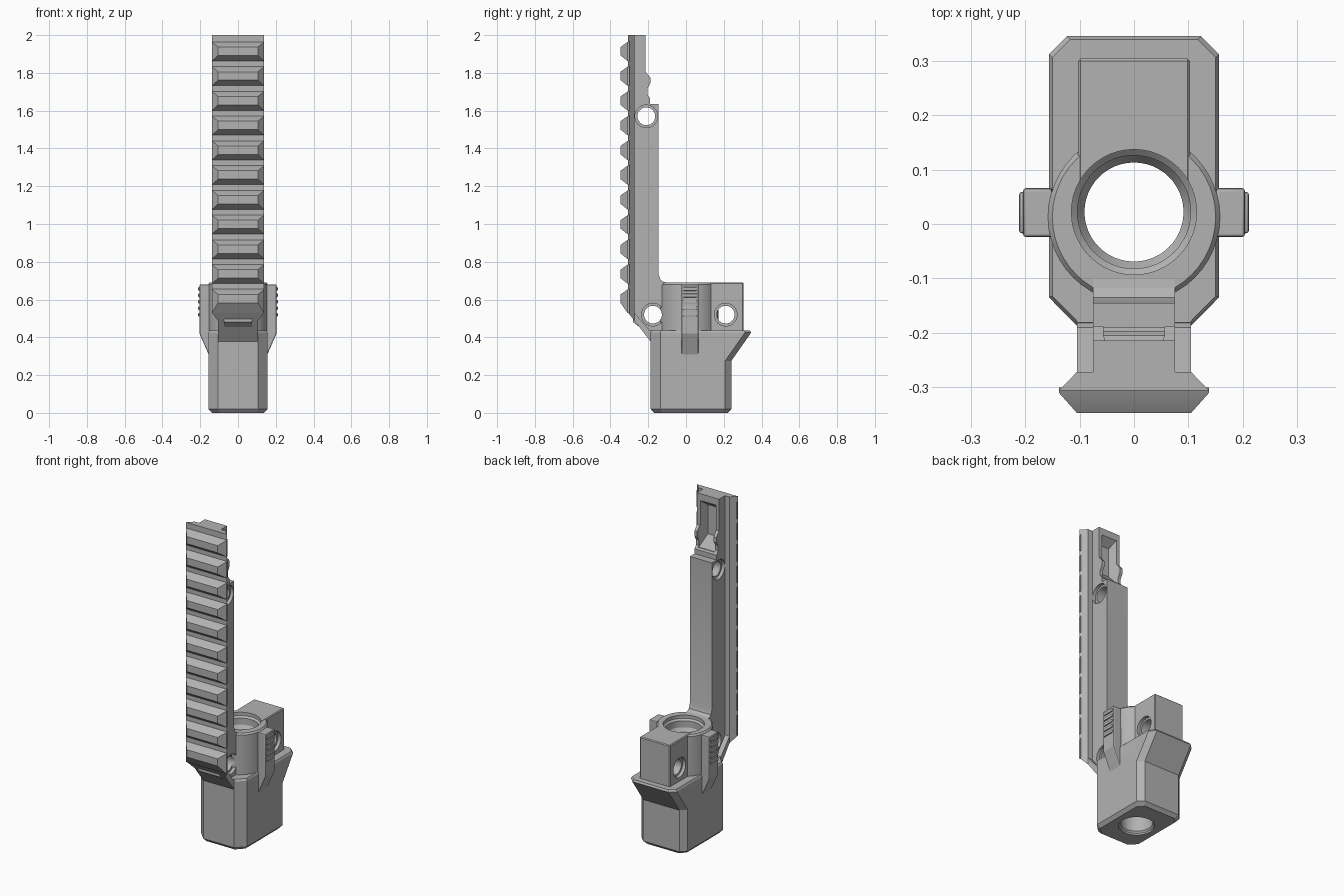
import bpy, bmesh
from math import sin, cos, pi, radians

if "Cube" in bpy.data.objects:
    bpy.data.objects.remove(bpy.data.objects["Cube"])

grey = bpy.data.materials.new("matte_grey")
grey.use_nodes = True
grey.diffuse_color = (0.45, 0.45, 0.45, 1)
grey.node_tree.nodes["Principled BSDF"].inputs["Base Color"].default_value = grey.diffuse_color


def loft(name, rings):
    """Solid through a list of rings with equal point counts."""
    bm = bmesh.new()
    loops = [[bm.verts.new(p) for p in ring] for ring in rings]
    n = len(loops[0])
    for a, b in zip(loops, loops[1:]):
        for i in range(n):
            j = (i + 1) % n
            bm.faces.new((a[i], a[j], b[j], b[i]))
    bm.faces.new(loops[0])
    bm.faces.new(loops[-1])
    bmesh.ops.recalc_face_normals(bm, faces=bm.faces)
    mesh = bpy.data.meshes.new(name)
    bm.to_mesh(mesh)
    bm.free()
    mesh.materials.append(grey)
    ob = bpy.data.objects.new(name, mesh)
    bpy.context.collection.objects.link(ob)
    return ob


def extrude_x(name, half, profile):
    return loft(name, [[(x, y, z) for y, z in profile] for x in (-half, half)])


def box(name, x0, x1, y0, y1, z0, z1):
    return loft(name, [[(x0, y0, z), (x1, y0, z), (x1, y1, z), (x0, y1, z)] for z in (z0, z1)])


def turned(name, y, steps, z=None):
    """Round solid from (position, radius) steps: upright, or along x when z is given."""
    rings = []
    for t, r in steps:
        circle = [(r * cos(2 * pi * i / 48), r * sin(2 * pi * i / 48)) for i in range(48)]
        if z is None:
            rings.append([(a, y + b, t) for a, b in circle])
        else:
            rings.append([(t, y + a, z + b) for a, b in circle])
    return loft(name, rings)


def apply(ob, mod):
    bpy.ops.object.select_all(action="DESELECT")
    bpy.context.view_layer.objects.active = ob
    ob.select_set(True)
    bpy.ops.object.modifier_apply(modifier=mod.name)


def boolean(ob, other, op="DIFFERENCE"):
    mod = ob.modifiers.new("bool", "BOOLEAN")
    mod.solver = "EXACT"
    mod.operation = op
    mod.object = other
    apply(ob, mod)
    bpy.data.objects.remove(other)


def bevel(ob, width, segments=1):
    mod = ob.modifiers.new("bevel", "BEVEL")
    mod.width, mod.segments = width, segments
    apply(ob, mod)


def pin_hole(y, z, half):
    """Cross-pin cutter with a shallow wider mouth on each side."""
    m = half - 0.02
    return turned("pin_cutter", y, [(-0.3, 0.06), (-m, 0.06), (-m, 0.047),
                                    (m, 0.047), (m, 0.06), (0.3, 0.06)], z)


def section(z, back, inset=0):
    """Chamfered plan of the lower body."""
    w, f, b = 0.156 - inset, -0.187 + inset, back - inset
    half = [(0.105 - inset / 2, f), (w, -0.135 + inset / 2),
            (w, b - 0.033), (w - 0.033, b)]
    return [(x, y, z) for x, y in half] + [(-x, y, z) for x, y in reversed(half)]


# Lower body, with the flared rear lip
body = loft("lower_body", [section(0, 0.24, 0.018), section(0.02, 0.24), section(0.275, 0.24),
                           section(0.425, 0.345), section(0.437, 0.345, 0.006)])

# Round collar and rear lug joined to the body
boolean(body, turned("collar", 0.013, [(0.38, 0.158), (0.68, 0.158), (0.69, 0.15)]), "UNION")
lug = box("rear_lug", -0.103, 0.103, 0.05, 0.304, 0.38, 0.691)
bevel(lug, 0.005)
boolean(lug, pin_hole(0.21, 0.52, 0.103))
boolean(body, lug, "UNION")

# Stepped bore through everything
bore_steps = [(-0.1, 0.1), (0.01, 0.1), (0.02, 0.091), (0.6, 0.091), (0.62, 0.104),
              (0.66, 0.104), (0.67, 0.115), (0.8, 0.115)]
boolean(body, turned("bore_cutter", 0.022, bore_steps))
boolean(body, turned("front_pin_cutter", -0.175, [(-0.3, 0.047), (0.3, 0.047)], 0.52))


# Sloped underside shared by the neck, rail and lowest tooth
def slope(y):
    return 0.375 + (-0.185 - y) * 1.28


neck = extrude_x("neck", 0.105, [(-0.273, slope(-0.273)), (-0.185, 0.375), (-0.12, 0.375),
                                 (-0.12, 0.435), (-0.19, 0.435), (-0.273, 0.53)])

# Rail bed, dovetailed towards the spine
bed = [(-0.138, -0.306), (0.138, -0.306), (0.105, -0.272), (-0.105, -0.272)]
rail = loft("rail_bed", [[(x, y, slope(y)) for x, y in bed], [(x, y, 2.0) for x, y in bed]])

# Rail teeth
for i in range(11):
    z = 0.605 + 0.131 * i
    lower = (-0.052, -0.022) if i else (slope(-0.306) - z, slope(-0.347) - z)
    rings = []
    for y, w, lo, hi in ((-0.3, 0.138, lower[0], 0.052), (-0.31, 0.138, lower[0], 0.048),
                         (-0.347, 0.105, lower[1], 0.022)):
        rings.append([(-w, y, z + lo), (w, y, z + lo), (w, y, z + hi), (-w, y, z + hi)])
    loft("rail_tooth", rings)

# Spine behind the rail, with notched upper cheeks
spine = extrude_x("spine", 0.075, [
    (-0.28, 0.48), (-0.19, 0.41), (-0.1, 0.41), (-0.1, 0.69), (-0.118, 0.693), (-0.135, 0.705),
    (-0.145, 0.735), (-0.145, 1.635), (-0.19, 1.635), (-0.19, 1.665), (-0.205, 1.685),
    (-0.205, 1.715), (-0.188, 1.745), (-0.188, 1.775), (-0.214, 1.805), (-0.214, 2.0),
    (-0.28, 2.0)])
pocket = loft("pocket_cutter", [
    [(-w, y, lo), (w, y, lo), (w, y, hi), (-w, y, hi)]
    for y, w, lo, hi in ((-0.262, 0.035, 1.74, 1.92), (-0.205, 0.056, 1.675, 1.965),
                         (-0.1, 0.056, 1.675, 1.965))])
boolean(spine, pocket)
boolean(spine, pin_hole(-0.21, 1.57, 0.075))
boolean(spine, pin_hole(-0.175, 0.52, 0.075))

# Side levers with grip ridges
for side, word in ((1, "left"), (-1, "right")):
    outline = [(0.145, 0.3), (0.156, 0.31), (0.204, 0.42), (0.204, 0.68), (0.15, 0.68)]
    lever = loft(word + "_lever", [[(side * x, y, z) for x, z in outline] for y in (-0.024, 0.066)])
    bevel(lever, 0.008, 2)
    for k in range(5):
        z = 0.52 + 0.034 * k
        x0, x1 = sorted((side * 0.195, side * 0.211))
        ridge = box(word + "_grip_ridge", x0, x1, -0.017, 0.059, z - 0.01, z + 0.01)
        bevel(ridge, 0.005, 2)

# Soft shading on round surfaces, crisp edges elsewhere
bpy.ops.object.select_all(action="DESELECT")
for ob in bpy.context.scene.objects:
    if ob.type == "MESH":
        ob.select_set(True)
        bpy.context.view_layer.objects.active = ob
bpy.ops.object.shade_smooth_by_angle(angle=radians(20))
